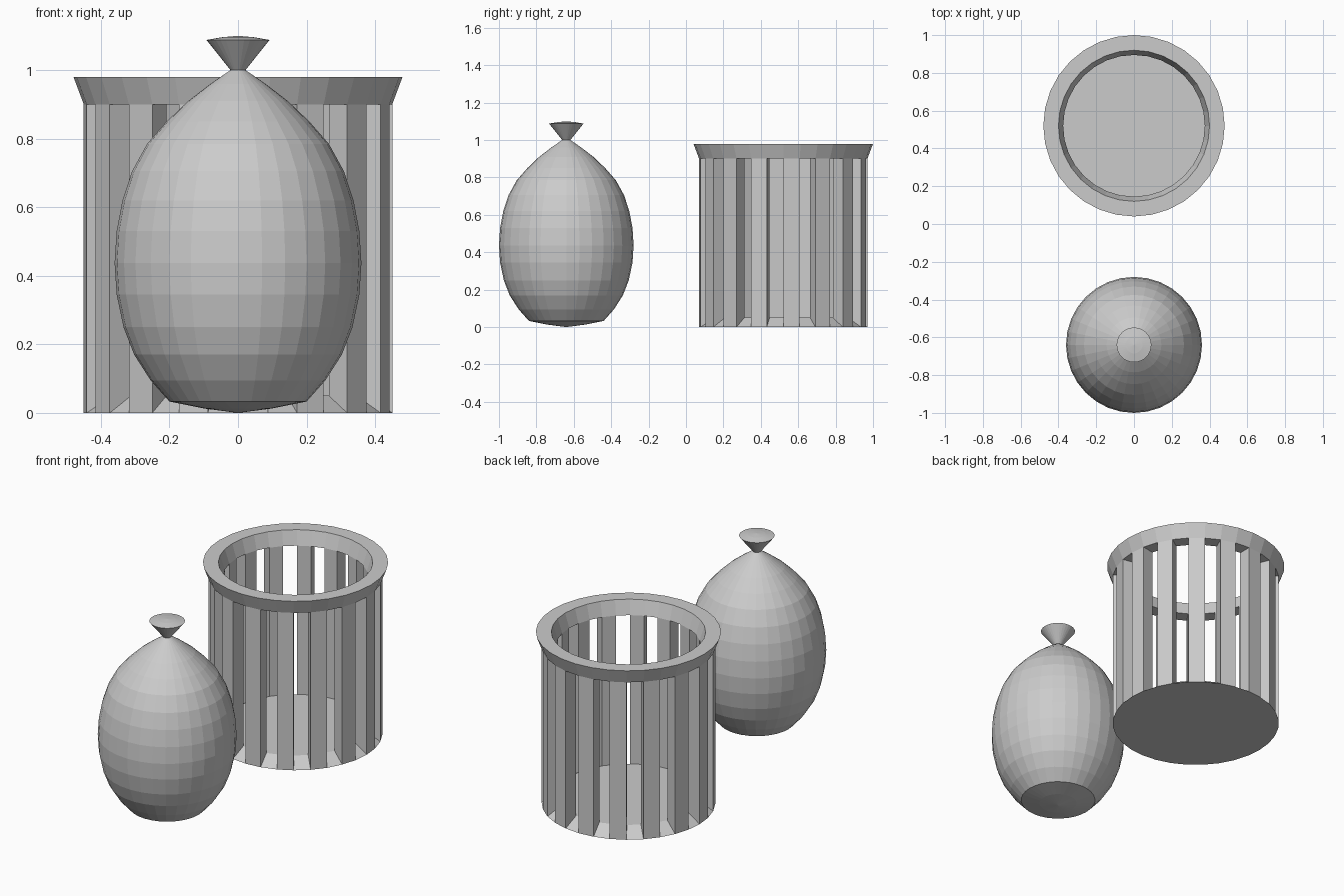
import bpy, bmesh
from math import cos, sin, tau

if "Cube" in bpy.data.objects:
    bpy.data.objects.remove(bpy.data.objects["Cube"])

SIDES = 32


def make_object(name, bm, y):
    bmesh.ops.remove_doubles(bm, verts=bm.verts, dist=1e-5)
    bmesh.ops.recalc_face_normals(bm, faces=bm.faces)
    mesh = bpy.data.meshes.new(name)
    bm.to_mesh(mesh)
    bm.free()
    obj = bpy.data.objects.new(name, mesh)
    obj.location.y = y
    bpy.context.collection.objects.link(obj)
    return obj


def lathe(name, profile, y, closed=False):
    """Spin a profile of (radius, height) points around the z axis."""
    bm = bmesh.new()
    verts = [bm.verts.new((r, 0, z)) for r, z in profile]
    pairs = list(zip(verts, verts[1:]))
    if closed:
        pairs.append((verts[-1], verts[0]))
    edges = [bm.edges.new(p) for p in pairs]
    bmesh.ops.spin(bm, geom=verts + edges, axis=(0, 0, 1), cent=(0, 0, 0),
                   angle=tau, steps=SIDES, use_merge=False)
    bmesh.ops.remove_doubles(bm, verts=bm.verts, dist=1e-5)
    return make_object(name, bm, y)


# Basket
BASKET_Y = 0.52
R_OUT, R_IN, H_SLAT = 0.45, 0.375, 0.90
lathe("basket_base", [(0, 0), (R_OUT, 0), (R_IN, 0.05), (0, 0.05)], BASKET_Y)
lathe("basket_rim", [(R_IN, H_SLAT), (R_OUT, H_SLAT), (0.48, 0.98), (0.40, 0.98)],
      BASKET_Y, closed=True)

# Slats: every second side of the basket wall
bm = bmesh.new()
for i in range(0, SIDES, 2):
    a, b = tau * i / SIDES, tau * (i + 1) / SIDES
    corners = [(R_IN, a), (R_OUT, a), (R_OUT, b), (R_IN, b)]
    low, high = [[bm.verts.new((r * cos(t), r * sin(t), z)) for r, t in corners]
                 for z in (0, H_SLAT)]
    bm.faces.new(low)
    bm.faces.new(high)
    for k in range(4):
        n = (k + 1) % 4
        bm.faces.new((low[k], low[n], high[n], high[k]))
make_object("basket_slats", bm, BASKET_Y)

# Tied sack
SACK_Y = -0.64
lathe("sack_body", [(0, 0), (0.10, 0.013), (0.20, 0.033), (0.255, 0.095),
                    (0.303, 0.17), (0.334, 0.25), (0.354, 0.345), (0.36, 0.437),
                    (0.354, 0.53), (0.337, 0.62), (0.309, 0.705), (0.265, 0.785),
                    (0.208, 0.85), (0.145, 0.91), (0.08, 0.96), (0.022, 1.0)], SACK_Y)
lathe("sack_knot", [(0.022, 1.0), (0.092, 1.088), (0.045, 1.096), (0, 1.1)], SACK_Y)
